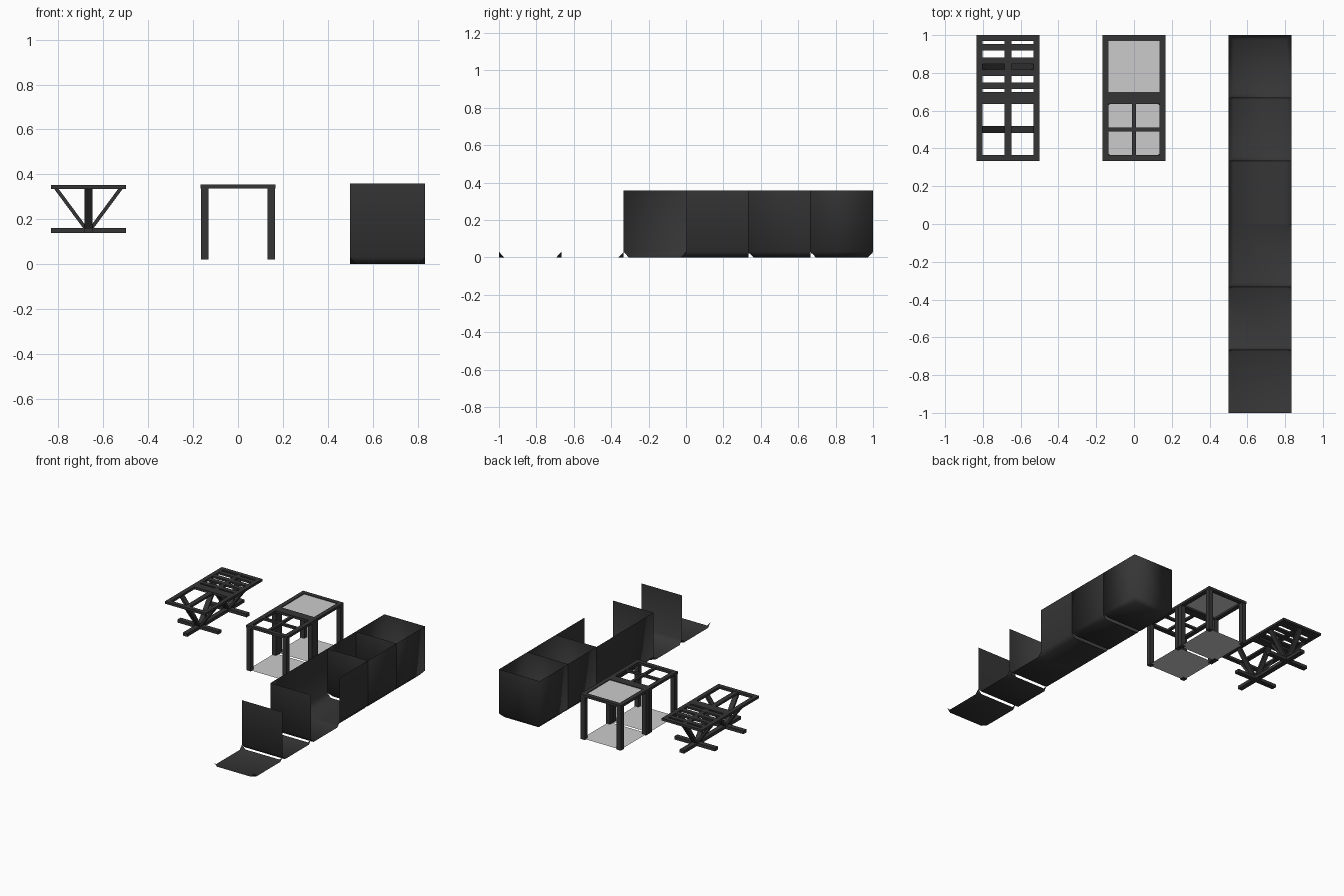
import bpy, bmesh, math
from mathutils import Vector, Matrix

if "Cube" in bpy.data.objects:
    bpy.data.objects.remove(bpy.data.objects["Cube"])

H = 1 / 6          # half a module
CH_Z, CH_IN = 0.03, 0.027


def material(name, v):
    m = bpy.data.materials.new(name)
    m.diffuse_color = (v, v, v, 1)
    m.use_nodes = True
    m.node_tree.nodes["Principled BSDF"].inputs["Base Color"].default_value = m.diffuse_color
    return m


DARK = material("charcoal", 0.036)
GLASS = material("pale_grey_pane", 0.6)


def finish(name, bm, mat, smooth=False):
    me = bpy.data.meshes.new(name)
    bm.to_mesh(me)
    bm.free()
    me.materials.append(mat)
    for p in me.polygons:
        p.use_smooth = smooth
    ob = bpy.data.objects.new(name, me)
    bpy.context.collection.objects.link(ob)
    return ob


def box(bm, x0, x1, y0, y1, z0, z1):
    m = Matrix.Translation(((x0 + x1) / 2, (y0 + y1) / 2, (z0 + z1) / 2)) @ \
        Matrix.Diagonal((x1 - x0, y1 - y0, z1 - z0, 1))
    bmesh.ops.create_cube(bm, size=1, matrix=m)


def brace(bm, a, b, width, thick):
    # square-cut bar from a to b, width is horizontal
    a, b = Vector(a), Vector(b)
    d = (b - a).normalized()
    side = d.cross(Vector((0, 0, 1))).normalized()
    rot = Matrix((side, d.cross(side), d)).transposed().to_4x4()
    m = Matrix.Translation((a + b) / 2) @ rot @ \
        Matrix.Diagonal((width, thick, (b - a).length, 1))
    bmesh.ops.create_cube(bm, size=1, matrix=m)


def frame(bm, cx, cy, z0, z1, w=0.032):
    # square rim of one module
    for s in (-1, 1):
        e = s * (H - w / 2)
        box(bm, cx + e - w / 2, cx + e + w / 2, cy - H, cy + H, z0, z1)
        box(bm, cx - H + w, cx + H - w, cy + e - w / 2, cy + e + w / 2, z0, z1)


def pane(name, cx, cy, z, r):
    bm = bmesh.new()
    vs = [bm.verts.new((cx + r * i, cy + r * j, z))
          for i, j in ((-1, -1), (1, -1), (1, 1), (-1, 1))]
    bm.faces.new(vs)
    finish(name, bm, GLASS)


# ---- braced tables on cross feet (left column)
TX = -2 / 3
for n, cy in enumerate((0.5, 5 / 6)):
    bm = bmesh.new()
    frame(bm, TX, cy, 0.335, 0.352)
    box(bm, TX - 0.018, TX + 0.018, cy - H + 0.03, cy + H - 0.03, 0.336, 0.35)
    if n == 1:
        for k in (-0.097, -0.032, 0.032, 0.097):   # slats
            off = k + 0.005 * (-1 if k < 0 else 1) * (abs(k) > 0.05)
            box(bm, TX - H + 0.03, TX + H - 0.03,
                cy + off - 0.017, cy + off + 0.017, 0.337, 0.351)
    finish(f"braced_table_top_{n}", bm, DARK)

    bm = bmesh.new()
    w = 0.018
    box(bm, TX - H, TX + H, cy - w, cy + w, 0.138, 0.161)
    for s in (-1, 1):
        y0, y1 = sorted((cy + s * w, cy + s * H))
        box(bm, TX - w, TX + w, y0, y1, 0.138, 0.161)
        brace(bm, (TX + s * 0.012, cy, 0.158), (TX + s * 0.145, cy, 0.338), 0.036, 0.016)
        brace(bm, (TX, cy + s * 0.012, 0.158), (TX, cy + s * 0.145, 0.338), 0.036, 0.016)
    finish(f"braced_table_base_{n}", bm, DARK)

# ---- four-legged tables with panes (middle column)
for n, cy in enumerate((0.5, 5 / 6)):
    bm = bmesh.new()
    frame(bm, 0, cy, 0.337, 0.355)
    if n == 0:                                     # window cross
        box(bm, -0.01, 0.01, cy - H + 0.03, cy + H - 0.03, 0.338, 0.354)
        box(bm, -H + 0.03, H - 0.03, cy - 0.01, cy + 0.01, 0.338, 0.354)
    finish(f"table_top_frame_{n}", bm, DARK)
    bm = bmesh.new()
    c = H - 0.019
    for sx in (-1, 1):
        for sy in (-1, 1):
            box(bm, sx * c - 0.017, sx * c + 0.017,
                cy + sy * c - 0.017, cy + sy * c + 0.017, 0.02, 0.337)
    finish(f"table_legs_{n}", bm, DARK)
    pane(f"lower_pane_{n}", 0, cy, 0.024, 0.158)
pane("top_pane", 0, 5 / 6, 0.35, H - 0.03)


# ---- open basin modules with different wall sets (right column)
def basin(name, cx, cy, walls):
    bm = bmesh.new()
    corners = [(-1, -1, "W", "S"), (1, -1, "E", "S"), (1, 1, "E", "N"), (-1, 1, "W", "N")]
    floor, low, top, curls = [], [], [], []
    V = lambda x, y, z: bm.verts.new((cx + x, cy + y, z))
    for i, (sx, sy, a, b) in enumerate(corners):
        if a in walls or b in walls:
            v = V(sx * (H - CH_IN * (a in walls)), sy * (H - CH_IN * (b in walls)), 0)
            floor.append([v, v])
            low.append(V(sx * H, sy * H, CH_Z))
            top.append(V(sx * H, sy * H, 0.358))
        else:                                      # curled-up free corner
            px = V(sx * (H - CH_IN), sy * H, 0)
            py = V(sx * H, sy * (H - CH_IN), 0)
            pair = [py, px] if i % 2 == 0 else [px, py]
            floor.append(pair)
            curls.append((pair[0], V(sx * H, sy * H, CH_Z), pair[1]))
            low.append(None)
            top.append(None)
    ring = []
    for p in floor:
        ring += [p[0]] if p[0] is p[1] else p
    bm.faces.new(ring)
    for c in curls:
        bm.faces.new(c)
    for i, side in enumerate("SENW"):
        j = (i + 1) % 4
        if side in walls:
            bm.faces.new((low[i], low[j], floor[j][0], floor[i][1]))   # chamfer
            bm.faces.new((top[i], top[j], low[j], low[i]))             # wall
    loose = [v for v in bm.verts if not v.link_faces]
    bmesh.ops.delete(bm, geom=loose, context='VERTS')
    bmesh.ops.recalc_face_normals(bm, faces=bm.faces)
    finish(name, bm, DARK, True)


for n, walls in enumerate(("", "S", "SW", "WE", "SWE", "SWEN")):
    basin(f"basin_module_{n}", 2 / 3, -5 / 6 + n / 3, walls)
